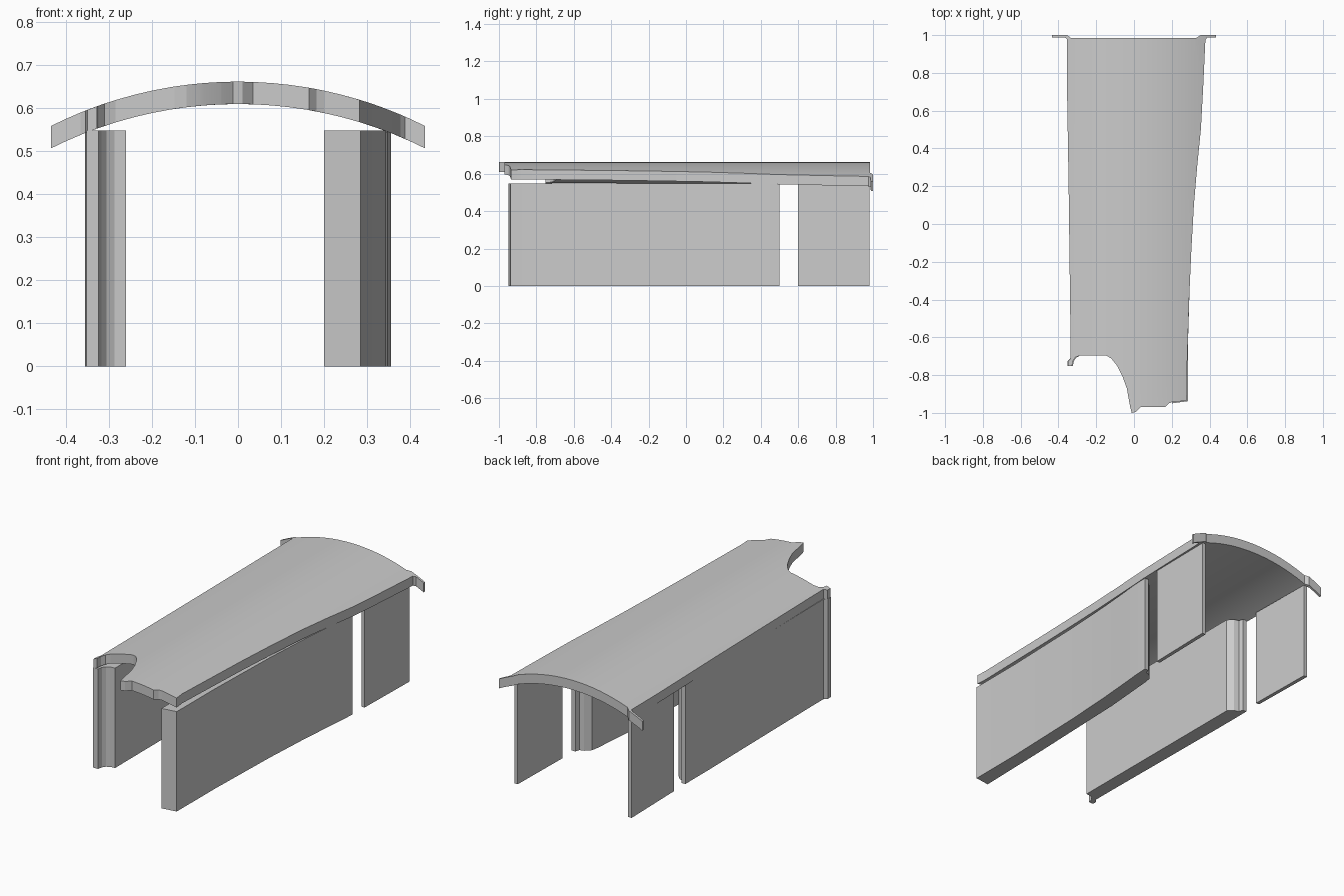
import bpy, bmesh, math
from mathutils import Vector

ARC_R = 0.97


def arch_drop(x):
    return ARC_R - math.sqrt(ARC_R ** 2 - x * x)


def slab(name, outline, z0, z1, arched=False):
    """Extrude a plan outline from z0 to z1, optionally bent over the arch."""
    bm = bmesh.new()
    bm.faces.new([bm.verts.new((x, y, z0)) for x, y in outline])
    if arched:
        bmesh.ops.triangulate(bm, faces=bm.faces[:])
        for i in range(-10, 11):
            bmesh.ops.bisect_plane(bm, geom=bm.verts[:] + bm.edges[:] + bm.faces[:],
                                   dist=1e-5, plane_co=(i * 0.04, 0, 0), plane_no=(1, 0, 0))
    ext = bmesh.ops.extrude_face_region(bm, geom=bm.faces[:], use_keep_orig=True)
    top = [g for g in ext["geom"] if isinstance(g, bmesh.types.BMVert)]
    bmesh.ops.translate(bm, verts=top, vec=Vector((0, 0, z1 - z0)))
    if arched:
        for v in bm.verts:
            v.co.z -= arch_drop(v.co.x)
    bmesh.ops.recalc_face_normals(bm, faces=bm.faces[:])
    mesh = bpy.data.meshes.new(name)
    bm.to_mesh(mesh)
    bm.free()
    obj = bpy.data.objects.new(name, mesh)
    bpy.context.collection.objects.link(obj)
    bpy.context.view_layer.objects.active = obj
    bpy.ops.object.select_all(action='DESELECT')
    obj.select_set(True)
    bpy.ops.object.shade_smooth_by_angle(angle=math.radians(12))
    return obj


# Arched roof: tapered sides, rear lip with ears, broken front edge
right_edge = [(0.378, 0.975), (0.366, 0.72), (0.354, 0.5), (0.334, 0.3), (0.317, 0.1),
              (0.303, -0.15), (0.292, -0.4), (0.277, -0.88), (0.282, -0.935)]
front_edge = [(0.2, -0.943), (0.183, -0.95), (0.165, -0.97), (0.035, -0.97),
              (0.01, -0.995), (-0.012, -1.0), (-0.02, -0.97), (-0.038, -0.87),
              (-0.06, -0.81), (-0.09, -0.75), (-0.12, -0.712), (-0.148, -0.696),
              (-0.285, -0.696), (-0.31, -0.705), (-0.324, -0.725), (-0.328, -0.752),
              (-0.35, -0.752), (-0.35, -0.727), (-0.335, -0.712)]
left_edge = [(-0.336, -0.6), (-0.346, 0.2), (-0.355, 0.75), (-0.356, 0.98)]
rear_edge = [(-0.366, 0.987), (-0.435, 0.988), (-0.435, 1.0), (-0.353, 1.0),
             (-0.335, 0.985), (0.33, 0.985), (0.352, 1.0), (0.435, 1.0),
             (0.435, 0.988), (0.388, 0.987)]
slab("arched_roof", right_edge + front_edge + left_edge + rear_edge, 0.61, 0.662, True)

# Long right wall with a stepped jamb at the doorway
slab("right_long_wall", [
    (0.2, -0.95), (0.285, -0.938), (0.286, -0.62), (0.3, -0.15), (0.316, 0.13),
    (0.332, 0.32), (0.343, 0.44), (0.345, 0.5), (0.322, 0.5), (0.314, 0.475),
    (0.29, 0.468), (0.262, 0.44), (0.255, 0.4), (0.23, 0.1), (0.21, -0.5)], 0, 0.548)

# Long left wall with a lipped, hollow-curved front end and matching jamb
slab("left_long_wall", [
    (-0.352, -0.752), (-0.324, -0.752), (-0.318, -0.725), (-0.306, -0.708),
    (-0.287, -0.697), (-0.26, -0.695), (-0.262, 0.44), (-0.29, 0.468),
    (-0.316, 0.475), (-0.323, 0.5), (-0.346, 0.5), (-0.346, 0.3),
    (-0.336, -0.6), (-0.336, -0.71), (-0.352, -0.727)], 0, 0.548)

# Thin rear walls behind the doorways
for side, sign in (("right", 1), ("left", -1)):
    slab(side + "_rear_wall", [(sign * x, y) for x, y in (
        (0.348, 0.6), (0.356, 0.98), (0.335, 0.98), (0.328, 0.6))], 0, 0.545)
